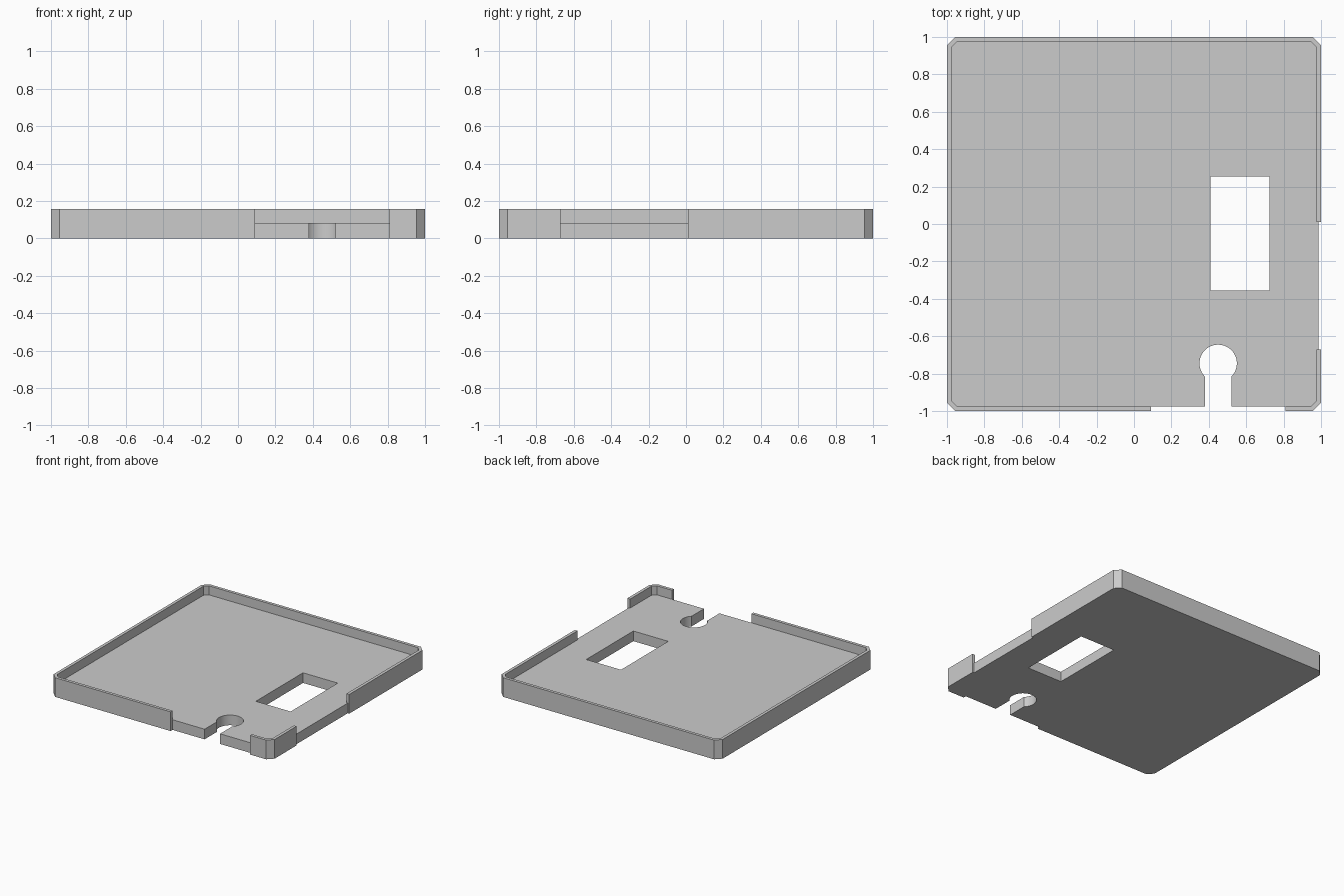
import bpy, math

cube = bpy.data.objects.get("Cube")
if cube:
    bpy.data.objects.remove(cube, do_unlink=True)

FLOOR, TOP = 0.083, 0.157
INNER, CHAMFER = 0.975, 0.045

grey = bpy.data.materials.new("light grey")
grey.use_nodes = True
colour = (0.6, 0.6, 0.6, 1)
grey.diffuse_color = colour
grey.node_tree.nodes["Principled BSDF"].inputs["Base Color"].default_value = colour


def prism(name, outline, z0, z1):
    """Extrude a counter-clockwise outline between two heights."""
    n = len(outline)
    verts = [(x, y, z) for z in (z0, z1) for x, y in outline]
    faces = [tuple(reversed(range(n))), tuple(range(n, 2 * n))]
    faces += [(i, (i + 1) % n, n + (i + 1) % n, n + i) for i in range(n)]
    mesh = bpy.data.meshes.new(name)
    mesh.from_pydata(verts, [], faces)
    mesh.materials.append(grey)
    obj = bpy.data.objects.new(name, mesh)
    bpy.context.collection.objects.link(obj)
    return obj


def chamfered_square(half, c):
    k = half - c
    return [(k, -half), (half, -k), (half, k), (k, half),
            (-k, half), (-half, k), (-half, -k), (-k, -half)]


def rectangle(x0, x1, y0, y1):
    return [(x0, y0), (x1, y0), (x1, y1), (x0, y1)]


def keyhole(cx, cy, radius, half_slot, y_end, steps=32):
    """Round hole with a slot running out towards the front."""
    a = math.asin(half_slot / radius)
    start, sweep = -math.pi / 2 + a, 2 * math.pi - 2 * a
    arc = [(cx + radius * math.cos(start + sweep * i / steps),
            cy + radius * math.sin(start + sweep * i / steps)) for i in range(steps + 1)]
    return [(cx + half_slot, y_end)] + arc + [(cx - half_slot, y_end)]


# Tray body with clipped corners
tray = prism("tray", chamfered_square(1, CHAMFER), 0, TOP)

# Recess, front and side notches in the rim, window and keyhole
LOW, HIGH = -0.1, 0.3
cutters = [
    prism("recess_cutter", chamfered_square(INNER, 0.03), FLOOR, HIGH),
    prism("front_notch_cutter", rectangle(0.09, 0.81, -1.1, -INNER), LOW, HIGH),
    prism("side_notch_cutter", rectangle(0.987, 1.1, -0.67, 0.01), LOW, HIGH),
    prism("side_rim_cutter", rectangle(0.95, 1.1, -0.67, 0.01), FLOOR, HIGH),
    prism("window_cutter", rectangle(0.41, 0.725, -0.355, 0.255), LOW, HIGH),
    prism("keyhole_cutter", keyhole(0.45, -0.745, 0.1, 0.07, -1.2), LOW, HIGH),
]

bpy.context.view_layer.objects.active = tray
for cutter in cutters:
    cutter.hide_render = True
    mod = tray.modifiers.new(cutter.name, "BOOLEAN")
    mod.operation, mod.solver, mod.object = "DIFFERENCE", "EXACT", cutter
    bpy.ops.object.modifier_apply(modifier=mod.name)
    bpy.data.objects.remove(cutter, do_unlink=True)

# Smooth the round hole, keep every other edge crisp
bpy.ops.object.select_all(action="DESELECT")
tray.select_set(True)
bpy.ops.object.shade_smooth_by_angle(angle=math.radians(30))
